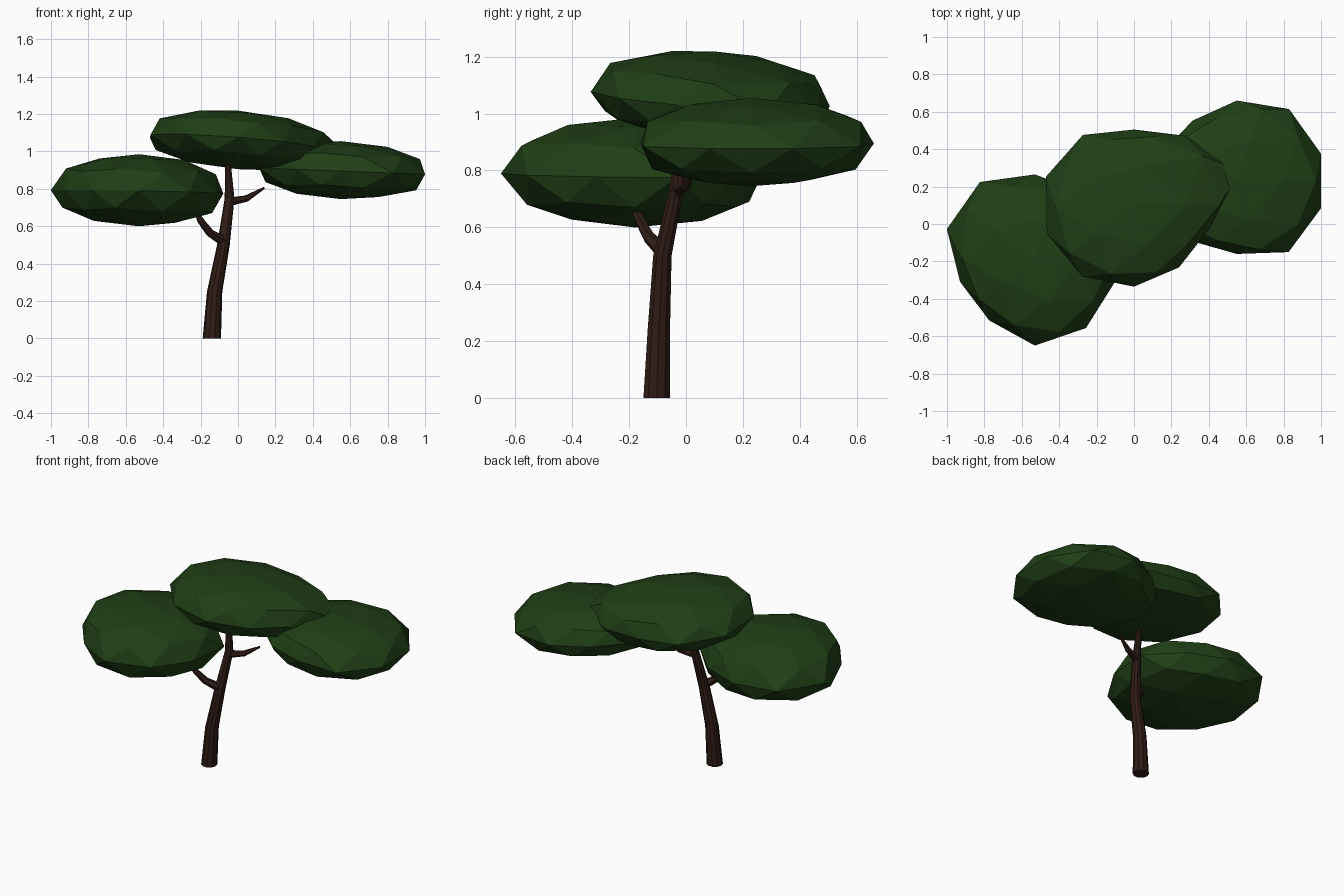
import bpy, bmesh, math
from mathutils import Vector

if "Cube" in bpy.data.objects:
    bpy.data.objects.remove(bpy.data.objects["Cube"])


def material(name, rgb):
    m = bpy.data.materials.new(name)
    m.diffuse_color = (*rgb, 1)
    m.use_nodes = True
    m.node_tree.nodes["Principled BSDF"].inputs["Base Color"].default_value = m.diffuse_color
    return m


BARK = material("bark", (0.030, 0.012, 0.008))
LEAF = material("leaf", (0.014, 0.050, 0.008))


def finish(name, bm, mat):
    bmesh.ops.recalc_face_normals(bm, faces=bm.faces)
    mesh = bpy.data.meshes.new(name)
    bm.to_mesh(mesh)
    bm.free()
    mesh.materials.append(mat)
    obj = bpy.data.objects.new(name, mesh)
    bpy.context.collection.objects.link(obj)
    return obj


def limb(name, path, sides, upright=False):
    """Tapered tube through (x, y, z, radius) points."""
    bm = bmesh.new()
    pts = [Vector(p[:3]) for p in path]
    rings = []
    for i, p in enumerate(pts):
        d = pts[min(i + 1, len(pts) - 1)] - pts[max(i - 1, 0)]
        q = Vector((0, 0, 1)).rotation_difference(Vector((0, 0, 1)) if upright else d)
        ring = []
        for k in range(sides):
            a = math.tau * k / sides
            ring.append(bm.verts.new(p + q @ Vector((math.cos(a), math.sin(a), 0)) * path[i][3]))
        rings.append(ring)
    for a, b in zip(rings, rings[1:]):
        for k in range(sides):
            n = (k + 1) % sides
            bm.faces.new((a[k], a[n], b[n], b[k]))
    bm.faces.new(rings[0])
    bm.faces.new(rings[-1])
    return finish(name, bm, BARK)


def canopy(name, centre, radii, top, bottom, slope):
    """Icosphere whose plan outline follows ten radii at 18 + 36k degrees."""
    bm = bmesh.new()
    bmesh.ops.create_icosphere(bm, subdivisions=2, radius=1)
    n = len(radii)
    for v in bm.verts:
        t = (math.degrees(math.atan2(v.co.y, v.co.x)) - 18) / 36 % n
        i, f = int(t) % n, t % 1
        r = radii[i] * (1 - f) + radii[(i + 1) % n] * f
        x, y, z = v.co.x * r, v.co.y * r, v.co.z
        h = (top if z > 0 else -bottom) * abs(z) ** 0.85
        v.co = Vector(centre) + Vector((x, y, h + slope[0] * x + slope[1] * y))
    return finish(name, bm, LEAF)


# Trunk and two side branches
limb("trunk", [(-0.14, -0.103, 0, 0.049), (-0.125, -0.095, 0.25, 0.041),
               (-0.078, -0.083, 0.50, 0.034), (-0.045, -0.03, 0.75, 0.026),
               (-0.055, -0.015, 0.95, 0.015)], 10, True)
limb("left_branch", [(-0.07, -0.08, 0.515, 0.028), (-0.15, -0.13, 0.565, 0.022),
                     (-0.20, -0.165, 0.63, 0.018), (-0.22, -0.18, 0.67, 0.012)], 6)
limb("right_branch", [(-0.05, -0.03, 0.73, 0.024), (0.045, 0.0, 0.748, 0.018),
                      (0.14, 0.03, 0.805, 0.006)], 6)

# Flattened foliage clumps
canopy("left_foliage", (-0.53, -0.18, 0.785),
       [0.475, 0.43, 0.445, 0.50, 0.495, 0.42, 0.415, 0.47, 0.465, 0.445],
       0.20, 0.185, (-0.02, -0.01))
canopy("middle_foliage", (0, 0.1, 1.05),
       [0.60, 0.46, 0.405, 0.465, 0.495, 0.49, 0.47, 0.435, 0.41, 0.42],
       0.168, 0.145, (-0.07, -0.06))
canopy("right_foliage", (0.55, 0.23, 0.895),
       [0.473, 0.475, 0.43, 0.40, 0.44, 0.46, 0.40, 0.39, 0.47, 0.473],
       0.16, 0.15, (-0.04, 0))
